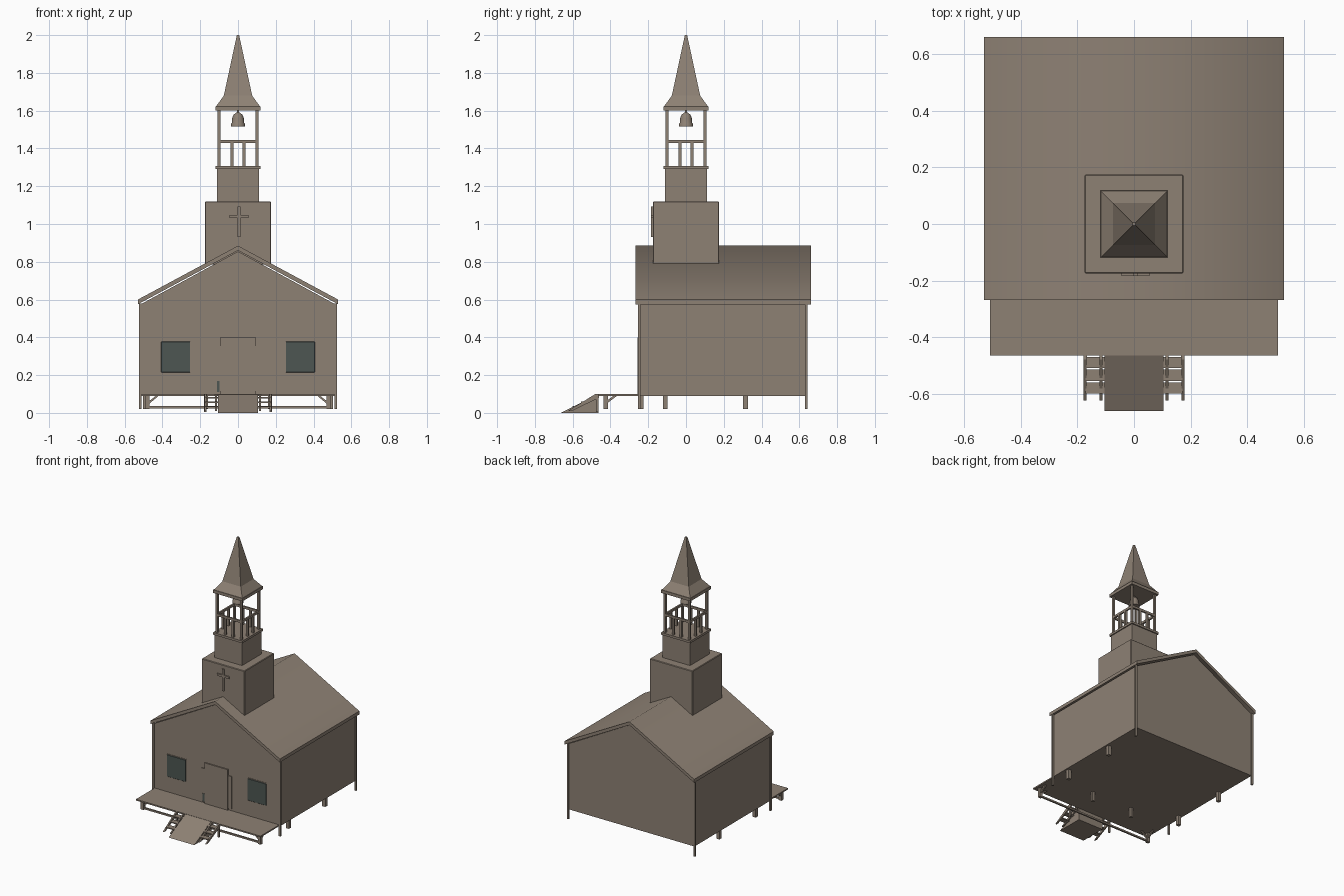
import bpy, bmesh, math
from mathutils import Vector

if "Cube" in bpy.data.objects:
    bpy.data.objects.remove(bpy.data.objects["Cube"])


def material(name, rgb):
    m = bpy.data.materials.new(name)
    m.diffuse_color = (*rgb, 1)
    m.use_nodes = True
    m.node_tree.nodes["Principled BSDF"].inputs["Base Color"].default_value = m.diffuse_color
    return m


WOOD = material("weathered_wood", (0.27, 0.22, 0.175))
GLASS = material("dark_glass", (0.075, 0.093, 0.085))


def finish(name, bm, mat=WOOD, smooth=None):
    bmesh.ops.recalc_face_normals(bm, faces=bm.faces)
    me = bpy.data.meshes.new(name)
    bm.to_mesh(me)
    bm.free()
    me.materials.append(mat)
    if smooth:
        me.shade_smooth()
        me.set_sharp_from_angle(angle=math.radians(smooth))
    ob = bpy.data.objects.new(name, me)
    bpy.context.collection.objects.link(ob)
    return ob


def box(name, x0, x1, y0, y1, z0, z1, mat=WOOD, bevel=0):
    bm = bmesh.new()
    bmesh.ops.create_cube(bm, size=1)
    for v in bm.verts:
        v.co = Vector(((x0 + x1) / 2 + v.co.x * (x1 - x0),
                       (y0 + y1) / 2 + v.co.y * (y1 - y0),
                       (z0 + z1) / 2 + v.co.z * (z1 - z0)))
    if bevel:
        bmesh.ops.bevel(bm, geom=bm.edges[:], offset=bevel, segments=1, affect='EDGES')
    return finish(name, bm, mat)


def post(name, x, y, z0, z1, w):
    return box(name, x - w / 2, x + w / 2, y - w / 2, y + w / 2, z0, z1)


def prism(name, pts, a, b, axis, smooth=None):
    """Extrude a profile along axis: 'y' takes (x, z) points, 'x' takes (y, z)."""
    bm = bmesh.new()

    def at(p, d):
        return bm.verts.new((p[0], d, p[1]) if axis == 'y' else (d, p[0], p[1]))
    r0, r1 = [at(p, a) for p in pts], [at(p, b) for p in pts]
    bm.faces.new(r0)
    bm.faces.new(r1)
    for i in range(len(pts)):
        j = (i + 1) % len(pts)
        bm.faces.new((r0[i], r0[j], r1[j], r1[i]))
    return finish(name, bm, WOOD, smooth)


def lathe(name, profile, sides, turn=0, smooth=None):
    """Stack rings of (radius, z) around the z axis."""
    bm = bmesh.new()
    rings = [[bm.verts.new((r * math.cos(turn + 2 * math.pi * i / sides),
                            r * math.sin(turn + 2 * math.pi * i / sides), z))
              for i in range(sides)] for r, z in profile]
    bm.faces.new(rings[0])
    bm.faces.new(rings[-1])
    for lo, hi in zip(rings, rings[1:]):
        for i in range(sides):
            j = (i + 1) % sides
            bm.faces.new((lo[i], lo[j], hi[j], hi[i]))
    return finish(name, bm, WOOD, smooth)


# Hall with gable ends, and the roof over it
prism("hall", [(-.515, .09), (.515, .09), (.515, .575), (0, .855), (-.515, .575)],
      -.247, .637, 'y')
prism("roof", [(-.53, .575), (-.53, .6), (0, .885), (.53, .6), (.53, .575), (0, .86)],
      -.268, .662, 'y', smooth=59)

# Corner posts and the short piers under the hall
for sx in (-1, 1):
    for y in (-.247, .637):
        post("corner_post", sx * .518, y, .02, .58, .014)
    for y in (-.11, .315):
        post("hall_pier", sx * .49, y, .02, .1, .025)
    post("front_pier", sx * .17, -.235, .02, .1, .02)

# Porch deck, legs, braces and rail
box("porch_deck", -.51, .51, -.465, -.24, .09, .1)
for sx in (-1, 1):
    post("porch_leg", sx * .48, -.425, .02, .09, .022)
    prism("porch_brace", [(sx * .48, .04), (sx * .42, .09), (sx * .435, .09), (sx * .48, .055)],
          -.432, -.42, 'y')
    prism("porch_side_brace", [(-.425, .045), (-.365, .09), (-.385, .09), (-.425, .06)],
          sx * .48 - .006, sx * .48 + .006, 'x')
box("porch_rail", -.47, .47, -.431, -.419, .024, .036)

# Entry ramp with a narrow stair on each side
prism("ramp", [(-.662, 0), (-.462, 0), (-.462, .1)], -.105, .105, 'x')
for sx in (-1, 1):
    for x in (.112, .168):
        lo, hi = sorted((sx * x, sx * (x + .01)))
        prism("stair_stringer", [(-.625, .01), (-.605, .01), (-.46, .08), (-.46, .1), (-.48, .1)],
              lo, hi, 'x')
    post("stair_post", sx * .173, -.47, .005, .1, .012)
    lo, hi = sorted((sx * .105, sx * .172))
    for i in range(3):
        y = -.60 + .045 * i
        box("stair_tread", lo, hi, y, y + .04, .03 + .023 * i, .037 + .023 * i)

# Door with lower side panels, and the two windows
box("door", -.095, .095, -.256, -.245, .1, .4)
for sx in (-1, 1):
    lo, hi = sorted((sx * .09, sx * .123))
    box("door_side_panel", lo, hi, -.253, -.245, .115, .355)
    lo, hi = sorted((sx * .248, sx * .412))
    box("window_frame", lo, hi, -.249, -.245, .21, .382)
    box("window_glass", lo + .005, hi - .005, -.252, -.245, .215, .377, GLASS, .002)
box("door_gap", -.112, -.098, -.2545, -.25, .11, .17, GLASS)

# Tower blocks and cross
box("tower_base", -.175, .175, -.175, .175, .785, 1.12, bevel=.004)
box("tower_upper", -.112, .112, -.112, .112, 1.115, 1.295)
box("belfry_floor", -.12, .12, -.12, .12, 1.29, 1.307)
box("cross_upright", -.003, .013, -.184, -.174, .93, 1.092)
box("cross_arm", -.045, .055, -.184, -.174, 1.032, 1.048)

# Open belfry: corner posts, rails and balusters on four sides
for sx in (-1, 1):
    for sy in (-1, 1):
        post("belfry_post", sx * .1, sy * .1, 1.3, 1.605, .015)
    box("belfry_rail_y", sx * .1 - .006, sx * .1 + .006, -.1, .1, 1.428, 1.445)
    box("belfry_rail_x", -.1, .1, sx * .1 - .006, sx * .1 + .006, 1.428, 1.445)
    for t in (-.032, .032):
        post("baluster", sx * .1, t, 1.3, 1.43, .016)
        post("baluster", t, sx * .1, 1.3, 1.43, .016)

# Bell and its hanger
lathe("bell", [(.038, 1.517), (.038, 1.528), (.033, 1.535), (.031, 1.56),
               (.024, 1.578), (.012, 1.588), (.005, 1.592)], 20, smooth=40)
post("bell_hanger", 0, 0, 1.585, 1.61, .01)

# Flared spire on its eave slab
box("spire_eave", -.12, .12, -.12, .12, 1.6, 1.622)
R2 = math.sqrt(2)
lathe("spire", [(.118 * R2, 1.62), (.075 * R2, 1.68), (.006 * R2, 2.0)], 4, math.pi / 4)
